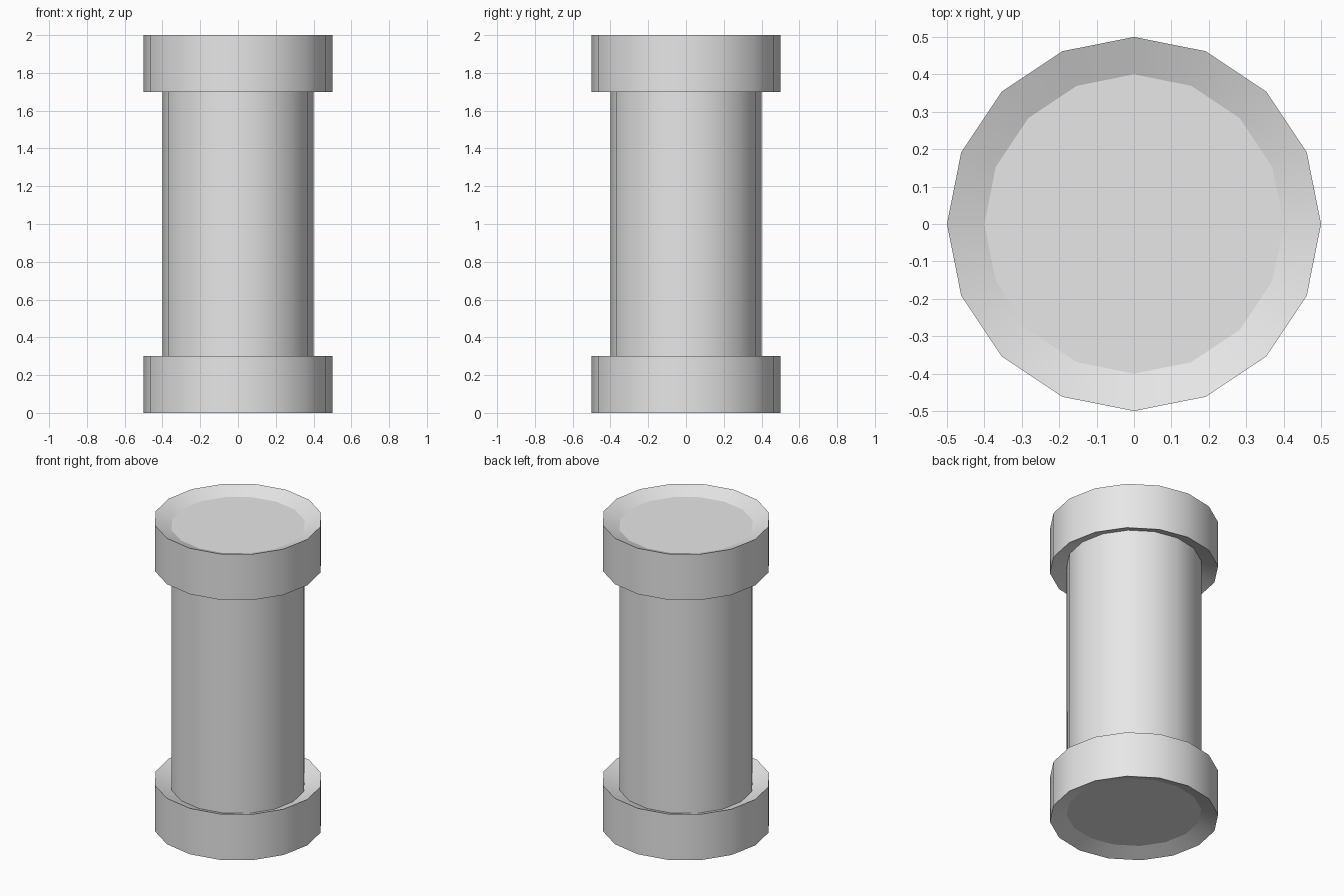
import bpy, bmesh
from math import cos, sin, tau, radians

SIDES = 16
RIM, CORE, DISH, BAND = 0.5, 0.4, 0.04, 0.3

cube = bpy.data.objects.get("Cube")
if cube:
    bpy.data.objects.remove(cube, do_unlink=True)

# Single grey material
grey = bpy.data.materials.new("light grey")
grey.use_nodes = True
colour = (0.8, 0.8, 0.8, 1)
grey.diffuse_color = colour
grey.node_tree.nodes["Principled BSDF"].inputs["Base Color"].default_value = colour


def lathe(name, profile, capped=False):
    """Spin a bottom-to-top outer profile of (radius, z) points around z."""
    bm = bmesh.new()
    rings = []
    for r, z in profile:
        rings.append([bm.verts.new((r * cos(tau * i / SIDES), r * sin(tau * i / SIDES), z))
                      for i in range(SIDES)])
    for low, high in zip(rings, rings[1:]):
        for i in range(SIDES):
            j = (i + 1) % SIDES
            bm.faces.new((low[i], low[j], high[j], high[i]))
    if capped:
        bm.faces.new(rings[0][::-1])
        bm.faces.new(rings[-1])
    mesh = bpy.data.meshes.new(name)
    bm.to_mesh(mesh)
    bm.free()
    mesh.materials.append(grey)
    obj = bpy.data.objects.new(name, mesh)
    bpy.context.collection.objects.link(obj)
    bpy.ops.object.select_all(action="DESELECT")
    obj.select_set(True)
    bpy.context.view_layer.objects.active = obj
    bpy.ops.object.shade_smooth_by_angle(angle=radians(30))
    return obj


# Shaft, whose caps form the floors of the end dishes
lathe("shaft", [(CORE, DISH), (CORE, 2 - DISH)], capped=True)

# Wide bands at both ends, dished inwards above and below
for name, base in (("bottom_band", 0), ("top_band", 2 - BAND)):
    top = base + BAND
    lathe(name, [(CORE, base + DISH), (RIM, base), (RIM, top), (CORE, top - DISH)])
